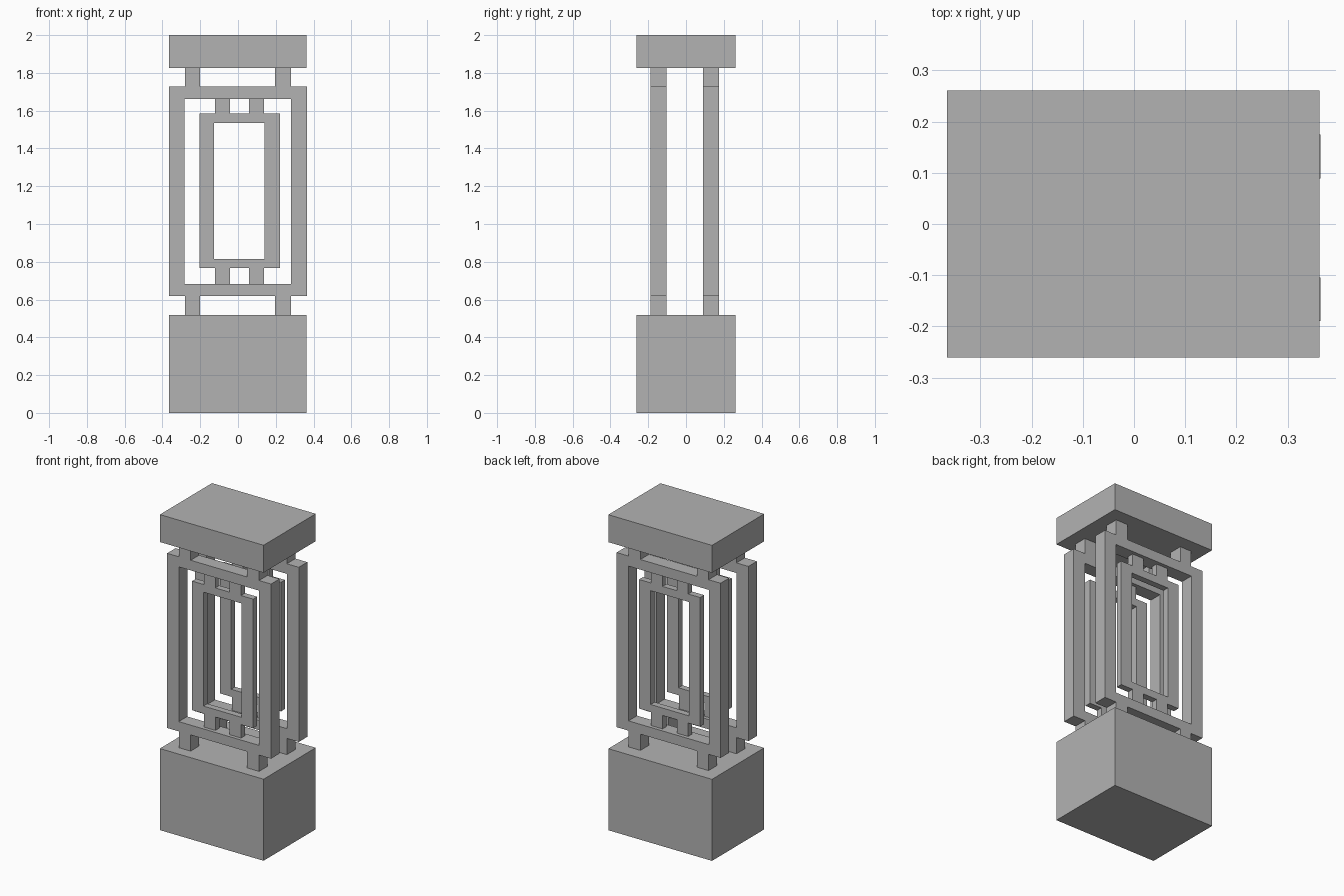
import bpy
import bmesh

cube = bpy.data.objects.get("Cube")
if cube:
    bpy.data.objects.remove(cube, do_unlink=True)

stone = bpy.data.materials.new("grey stone")
stone.use_nodes = True
colour = (0.45, 0.45, 0.45, 1)
stone.diffuse_color = colour
stone.node_tree.nodes["Principled BSDF"].inputs["Base Color"].default_value = colour


def finish(name, bm):
    bmesh.ops.recalc_face_normals(bm, faces=bm.faces)
    mesh = bpy.data.meshes.new(name)
    bm.to_mesh(mesh)
    bm.free()
    mesh.materials.append(stone)
    obj = bpy.data.objects.new(name, mesh)
    bpy.context.collection.objects.link(obj)
    return obj


def box(name, xs, ys, zs):
    bm = bmesh.new()
    bmesh.ops.create_cube(bm, size=1)
    for v in bm.verts:
        v.co = [r[0] if c < 0 else r[1] for c, r in zip(v.co, (xs, ys, zs))]
    return finish(name, bm)


def frame(name, xs, zs, hole_xs, hole_zs, ys):
    """Rectangular frame with a clean mitred face, extruded through its depth."""
    bm = bmesh.new()

    def ring(x, z):
        return [bm.verts.new((a, ys[0], b)) for a, b in
                ((x[0], z[0]), (x[1], z[0]), (x[1], z[1]), (x[0], z[1]))]

    outer, inner = ring(xs, zs), ring(hole_xs, hole_zs)
    for i in range(4):
        j = (i + 1) % 4
        bm.faces.new((outer[i], outer[j], inner[j], inner[i]))
    new = bmesh.ops.extrude_face_region(bm, geom=bm.faces[:], use_keep_orig=True)
    for v in new["geom"]:
        if isinstance(v, bmesh.types.BMVert):
            v.co.y = ys[1]
    return finish(name, bm)


# Solid base and cap
width, depth = (-0.365, 0.362), (-0.261, 0.261)
box("base", width, depth, (0, 0.517))
box("cap", width, depth, (1.826, 2))

# Matching front and back screens
for side, y0, y1 in (("front", -0.189, -0.104), ("back", 0.089, 0.175)):
    ys = (y0, y1)
    mid = (y0 + y1) / 2
    thin = (mid - 0.02, mid + 0.02)
    frame(f"{side}_outer_frame", (-0.365, 0.364), (0.62, 1.727),
          (-0.283, 0.281), (0.682, 1.663), ys)
    frame(f"{side}_inner_frame", (-0.205, 0.223), (0.767, 1.585),
          (-0.126, 0.141), (0.814, 1.536), thin)

    # Short posts to base and cap, small links between the frames
    for level, post_z, link_z in (("lower", (0.517, 0.62), (0.682, 0.767)),
                                  ("upper", (1.727, 1.826), (1.585, 1.663))):
        for hand, post_x, link_x in (("right", (-0.281, -0.2), (-0.122, -0.042)),
                                     ("left", (0.197, 0.28), (0.058, 0.138))):
            box(f"{side}_{level}_{hand}_post", post_x, ys, post_z)
            box(f"{side}_{level}_{hand}_link", link_x, thin, link_z)
